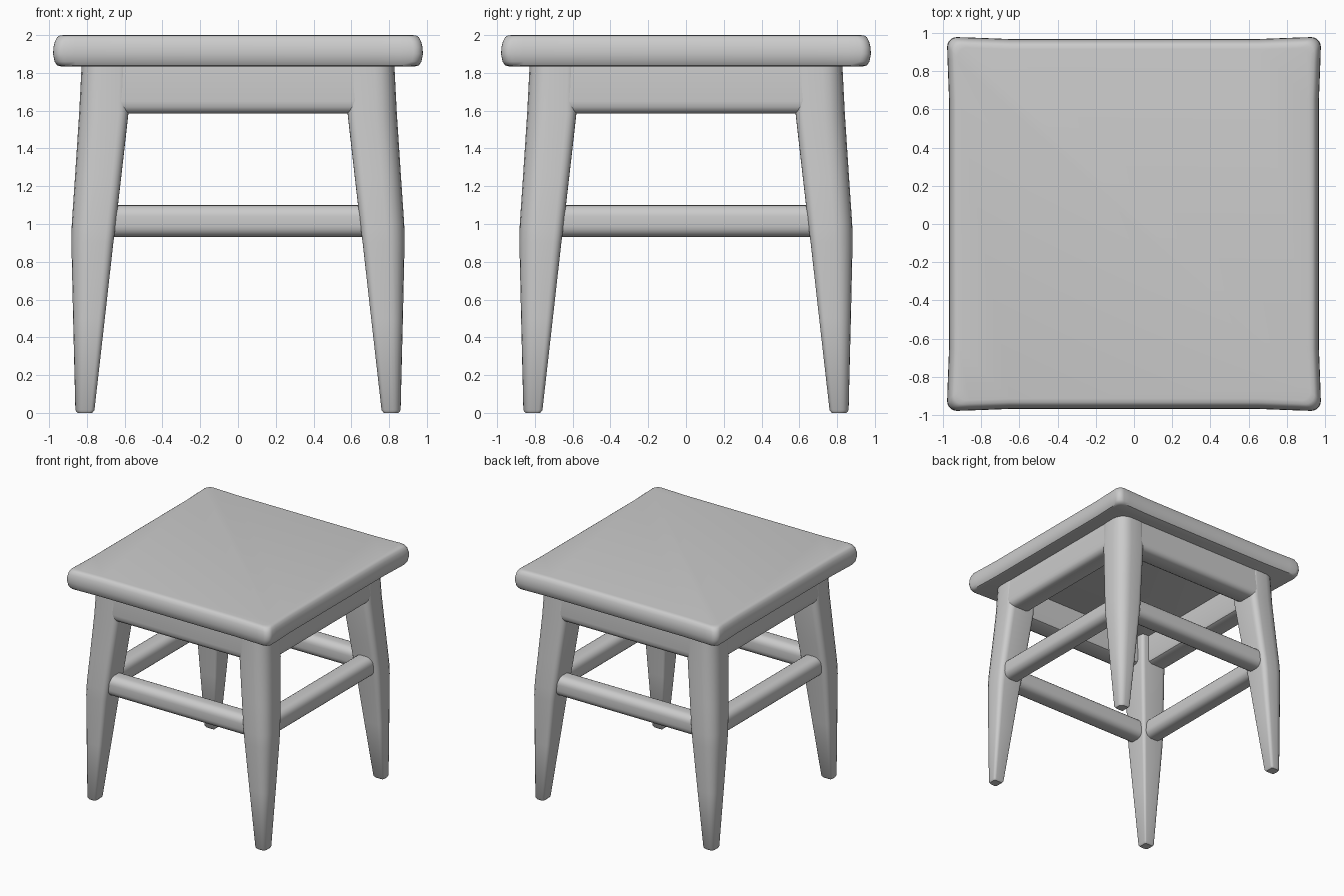
import bpy, bmesh
from math import radians, sin, cos, pi

if "Cube" in bpy.data.objects:
    bpy.data.objects.remove(bpy.data.objects["Cube"])


def loft(name, rings):
    """Skin a stack of equal-sized point rings and cap both ends."""
    bm = bmesh.new()
    rows = [[bm.verts.new(p) for p in ring] for ring in rings]
    n = len(rows[0])
    for a, b in zip(rows, rows[1:]):
        for i in range(n):
            j = (i + 1) % n
            bm.faces.new((a[i], a[j], b[j], b[i]))
    bm.faces.new(rows[0])
    bm.faces.new(rows[-1])
    bmesh.ops.recalc_face_normals(bm, faces=bm.faces)
    mesh = bpy.data.meshes.new(name)
    bm.to_mesh(mesh)
    bm.free()
    mesh.shade_smooth()
    mesh.set_sharp_from_angle(angle=radians(40))
    obj = bpy.data.objects.new(name, mesh)
    bpy.context.collection.objects.link(obj)
    return obj


def rounded_rect(u0, u1, v0, v1, radii, steps=5):
    """Outline with one radius per corner: (u1,v1), (u0,v1), (u0,v0), (u1,v0)."""
    pts = []
    corners = [(u1, v1, -1, -1), (u0, v1, 1, -1), (u0, v0, 1, 1), (u1, v0, -1, 1)]
    for k, ((u, v, su, sv), r) in enumerate(zip(corners, radii)):
        for s in range(steps + 1):
            a = pi / 2 * (k + s / steps)
            pts.append((u + su * r + r * cos(a), v + sv * r + r * sin(a)))
    return pts


# Seat: rounded slab whose corners flare out very slightly
def seat_ring(h, z):
    pts = []
    for k in range(4):
        c, s = round(cos(k * pi / 2)), round(sin(k * pi / 2))
        r = 0.05
        side = [(h - 0.01, -0.65), (h - 0.01, 0.65), (h - 0.002, 0.86)]
        side += [(h - r + r * cos(a), h - r + r * sin(a))
                 for a in [pi / 2 * i / 5 for i in range(6)]]
        side += [(0.86, h - 0.002)]
        pts += [(x * c - y * s, x * s + y * c, z) for x, y in side]
    return pts


seat_profile = [(0.94, 1.835), (0.958, 1.84), (0.971, 1.86), (0.979, 1.9),
                (0.977, 1.935), (0.97, 1.965), (0.958, 1.988), (0.945, 1.997), (0.925, 2.0)]
loft("seat", [seat_ring(h, z) for h, z in seat_profile])

# Legs: splayed, tapering, with a broad round on the outside corner
leg_profile = [(0.0, 0.772, 0.85), (0.015, 0.76, 0.861), (0.5, 0.705, 0.873),
               (0.9, 0.66, 0.882), (1.0, 0.647, 0.88), (1.25, 0.618, 0.863),
               (1.585, 0.58, 0.841), (1.84, 0.575, 0.828)]
for yname, sy in (("front", -1), ("back", 1)):
    for xname, sx in (("left", -1), ("right", 1)):
        rings = []
        for z, i, o in leg_profile:
            w = o - i
            outline = rounded_rect(i, o, i, o, (0.42 * w, 0.2 * w, 0.12 * w, 0.2 * w))
            rings.append([(sx * x, sy * y, z) for x, y in outline])
        loft(f"{yname}_{xname}_leg", rings)


# Rails: a (depth, height) profile run along each of the four sides
def rail(name, profile, half_length, turn):
    rings = [[(x, -d, z) for d, z in profile] for x in (-half_length, half_length)]
    loft(name, rings).rotation_euler.z = turn


apron = [(0.824, 1.84), (0.836, 1.65), (0.832, 1.62), (0.82, 1.598), (0.795, 1.585),
         (0.675, 1.585), (0.65, 1.597), (0.64, 1.62), (0.64, 1.84)]
stretcher = rounded_rect(0.675, 0.845, 0.93, 1.10, (0.06,) * 4)
for k, side in enumerate(("front", "right", "back", "left")):
    rail(f"{side}_apron", apron, 0.7, k * pi / 2)
    rail(f"{side}_stretcher", stretcher, 0.72, k * pi / 2)
